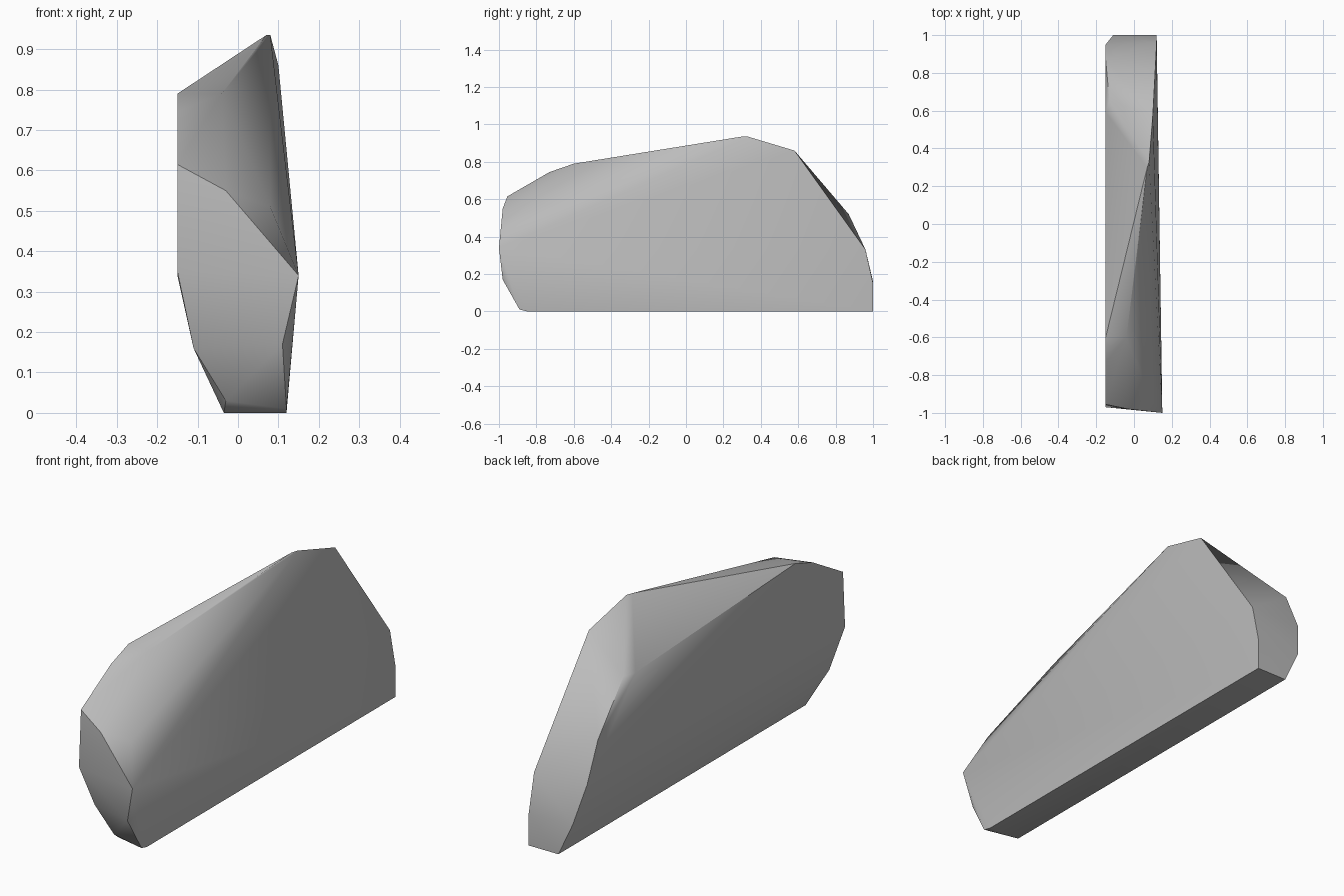
import bpy
import bmesh
import math

default_cube = bpy.data.objects.get("Cube")
if default_cube:
    bpy.data.objects.remove(default_cube, do_unlink=True)


def make_material(name, color):
    material = bpy.data.materials.new(name)
    material.use_nodes = True
    material.diffuse_color = color
    shader = material.node_tree.nodes["Principled BSDF"]
    shader.inputs["Base Color"].default_value = color
    shader.inputs["Roughness"].default_value = 0.9
    return material


def make_hull(name, points, material, smooth_angle):
    """Wrap corner points in a faceted stone skin."""
    bm = bmesh.new()
    for point in points:
        bm.verts.new(point)
    result = bmesh.ops.convex_hull(bm, input=bm.verts[:])
    loose = {v for v in result["geom_interior"] + result["geom_unused"]
             if isinstance(v, bmesh.types.BMVert)}
    bmesh.ops.delete(bm, geom=list(loose), context="VERTS")
    bmesh.ops.recalc_face_normals(bm, faces=bm.faces[:])
    mesh = bpy.data.meshes.new(name)
    bm.to_mesh(mesh)
    bm.free()
    mesh.materials.append(material)
    stone = bpy.data.objects.new(name, mesh)
    bpy.context.collection.objects.link(stone)
    bpy.ops.object.select_all(action="DESELECT")
    stone.select_set(True)
    bpy.context.view_layer.objects.active = stone
    bpy.ops.object.shade_smooth_by_angle(angle=math.radians(smooth_angle))
    return stone


# Left (+x) slab outline, from the front foot over the crest to the back foot
left_outline = [
    (0.12, -0.89, 0.01), (0.11, -0.98, 0.17), (0.15, -1, 0.34),
    (0.08, -0.91, 0.51), (-0.03, -0.98, 0.55), (-0.04, -0.6, 0.79),
    (0.07, 0.3, 0.935), (0.08, 0.33, 0.935), (0.1, 0.58, 0.86),
    (0.12, 0.96, 0.33), (0.12, 1, 0.15), (0.12, 1, 0), (0.12, -0.85, 0),
]

# Right (-x) outline, set lower and undercut toward the foot
right_outline = [
    (-0.035, -0.84, 0), (-0.03, -0.88, 0.03), (-0.11, -0.91, 0.16),
    (-0.15, -0.97, 0.35), (-0.15, -0.955, 0.615), (-0.15, -0.73, 0.745),
    (-0.15, -0.6, 0.79), (-0.15, 0.59, 0.73), (-0.13, 0.65, 0.73),
    (-0.15, 0.87, 0.52), (-0.15, 0.95, 0.34), (-0.11, 1, 0.16),
    (-0.035, 1, 0),
]

stone_gray = make_material("stone gray", (0.5, 0.5, 0.5, 1))
make_hull("rock_slab", left_outline + right_outline, stone_gray, 35)
